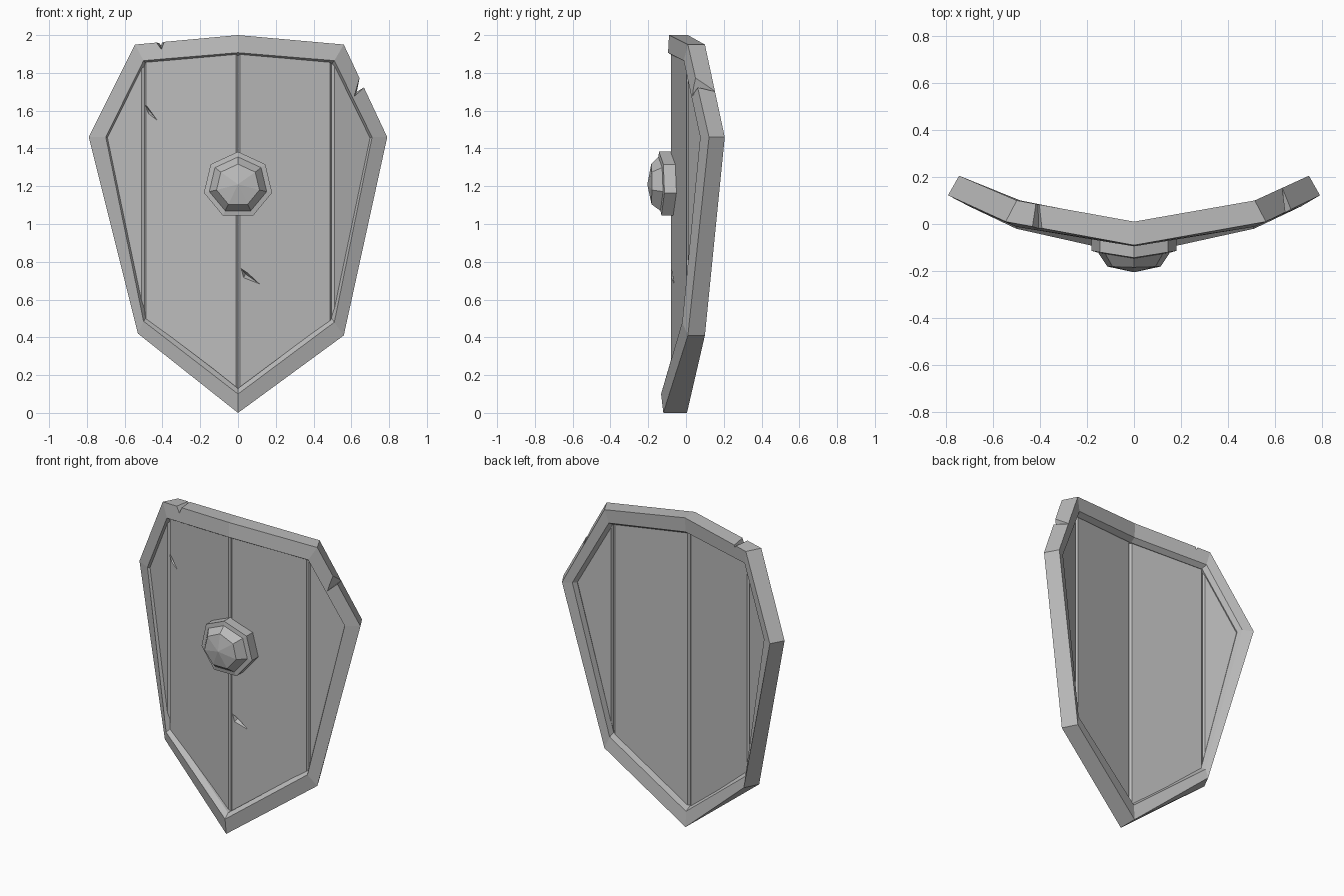
import bpy, bmesh, math
from mathutils import Vector

cube = bpy.data.objects.get("Cube")
if cube:
    bpy.data.objects.remove(cube, do_unlink=True)

steel = bpy.data.materials.new("plain_grey")
steel.use_nodes = True
GREY = (0.5, 0.5, 0.5, 1)
steel.diffuse_color = GREY
steel.node_tree.nodes["Principled BSDF"].inputs["Base Color"].default_value = GREY


def finish(name, bm):
    bmesh.ops.recalc_face_normals(bm, faces=bm.faces[:])
    mesh = bpy.data.meshes.new(name)
    bm.to_mesh(mesh)
    bm.free()
    mesh.materials.append(steel)
    obj = bpy.data.objects.new(name, mesh)
    bpy.context.collection.objects.link(obj)
    return obj


def bridge(bm, a, b):
    n = len(a)
    for i in range(n):
        j = (i + 1) % n
        bm.faces.new((a[i], a[j], b[j], b[i]))


def hull(name, points):
    bm = bmesh.new()
    for p in points:
        bm.verts.new(p)
    bmesh.ops.convex_hull(bm, input=bm.verts[:])
    obj = finish(name, bm)
    obj.hide_render = True
    return obj


def cut(targets, cutter):
    # Subtract the cutter from each target, then discard it
    for target in targets:
        mod = target.modifiers.new("chip", 'BOOLEAN')
        mod.operation = 'DIFFERENCE'
        mod.solver = 'EXACT'
        mod.object = cutter
        bpy.context.view_layer.objects.active = target
        bpy.ops.object.modifier_apply(modifier=mod.name)
    bpy.data.objects.remove(cutter, do_unlink=True)


# Rim: folded ring; each loop runs top, left corners, point, right corners
outer = [Vector(p) for p in (
    (0, -0.09, 2.0), (0.56, 0.01, 1.95), (0.79, 0.122, 1.46), (0.56, 0.01, 0.41),
    (0, -0.12, 0), (-0.53, 0.01, 0.42), (-0.79, 0.122, 1.46), (-0.545, 0.01, 1.95))]
inner = [Vector(p) for p in (
    (0, -0.095, 1.907), (0.51, -0.012, 1.865), (0.71, 0.075, 1.46), (0.51, -0.02, 0.48),
    (0, -0.132, 0.1), (-0.5, -0.02, 0.485), (-0.7, 0.075, 1.46), (-0.5, -0.012, 1.865))]


def moved(loop, dx, dy, scale=1.0):
    # Push a loop backwards, drawing its sides inwards
    result = []
    for p in loop:
        side = (p.x > 0.01) - (p.x < -0.01)
        result.append(Vector((p.x * scale - side * dx, p.y + dy,
                              1.2 + (p.z - 1.2) * scale)))
    return result


back_outer = moved(outer, 0.047, 0.09)
back_outer[0].y, back_outer[4].y = 0.01, 0.005
back_outer[2].y = back_outer[6].y = 0.205
back_inner = moved(inner, 0.02, 0.1)
back_inner[4].y = 0.0
loops = [outer, inner, moved(inner, 0, 0.03, 0.973),
         moved(inner, 0.015, 0.07, 0.973), back_inner, back_outer]
bm = bmesh.new()
rings = [[bm.verts.new(p) for p in loop] for loop in loops]
for k in range(len(rings)):
    bridge(bm, rings[k], rings[(k + 1) % len(rings)])
rim = finish("rim", bm)


# Planks: flat slabs with bevelled seams that leave grooves between them
def plank(name, side, outline, seams):
    bm = bmesh.new()
    front, back = [], []
    for x, z in outline:
        y = -0.082 + 0.174 * x if x <= 0.5 else 0.005 + 0.44 * (x - 0.5)
        front.append(bm.verts.new((side * x, y, z)))
        shift = 0.016 if x > 0 else 0
        back.append(bm.verts.new((side * (x - shift), y + 0.048, z)))
    bm.faces.new(front)
    bm.faces.new(back)
    bridge(bm, front, back)
    edges = []
    for ring in (front, back):
        for a, b in seams:
            edges.append(bm.edges.get((ring[a], ring[b])))
    bmesh.ops.bevel(bm, geom=edges, offset=0.012, segments=1,
                    affect='EDGES', profile=0.5)
    return finish(name, bm)


planks = {}
for label, side in (("left", 1), ("right", -1)):
    planks["inner_" + label] = plank(
        label + "_inner_plank", side,
        [(0, 1.92), (0.5, 1.877), (0.5, 0.465), (0, 0.085)], [(1, 2), (3, 0)])
    planks["outer_" + label] = plank(
        label + "_outer_plank", side,
        [(0.5, 1.877), (0.722, 1.46), (0.5, 0.465)], [(2, 0)])


# Rim chips: wedges that narrow towards the back
def chip(triangle, mouth, y0, y1):
    points = []
    for x, z in triangle:
        points.append((x, y0, z))
        points.append((mouth[0] + (x - mouth[0]) * 0.35, y1,
                       mouth[1] + (z - mouth[1]) * 0.35))
    return hull("chip_cutter", points)


cut([rim], chip([(-0.45, 1.98), (-0.383, 1.98), (-0.405, 1.92)],
                (-0.41, 1.97), -0.04, 0.12))
cut([rim], chip([(0.645, 1.79), (0.69, 1.735), (0.61, 1.665)],
                (0.65, 1.74), -0.01, 0.22))

# Scratches: shallow gouges with one deep point
cut([planks["inner_right"], planks["outer_right"]], hull("scratch_cutter", [
    (-0.55, -0.03, 1.71), (-0.51, -0.04, 1.68), (-0.37, -0.045, 1.48),
    (-0.48, -0.04, 1.55), (-0.47, 0.02, 1.6)]))
cut([planks["inner_left"]], hull("scratch_cutter", [
    (0.0, -0.1, 0.785), (0.16, -0.07, 0.65), (0.02, -0.1, 0.70),
    (0.06, -0.09, 0.745), (0.04, -0.05, 0.735)]))

# Boss: seven-sided flange folded over the ridge, with a faceted dome
bm = bmesh.new()
rings = []
for radius, y, fold in ((0.178, -0.078, 0.16), (0.178, -0.143, 0.16),
                        (0.15, -0.146, 0.16), (0.112, -0.184, 0.03)):
    ring = []
    for i in range(7):
        a = 2 * math.pi * i / 7
        x = 1.04 * radius * math.sin(a)
        ring.append(bm.verts.new((x, y + fold * abs(x), 1.205 + radius * math.cos(a))))
    rings.append(ring)
for a, b in zip(rings, rings[1:]):
    bridge(bm, a, b)
bm.faces.new(rings[0])
apex = bm.verts.new((0, -0.205, 1.21))
for i in range(7):
    bm.faces.new((rings[-1][i], rings[-1][(i + 1) % 7], apex))
finish("boss", bm)
